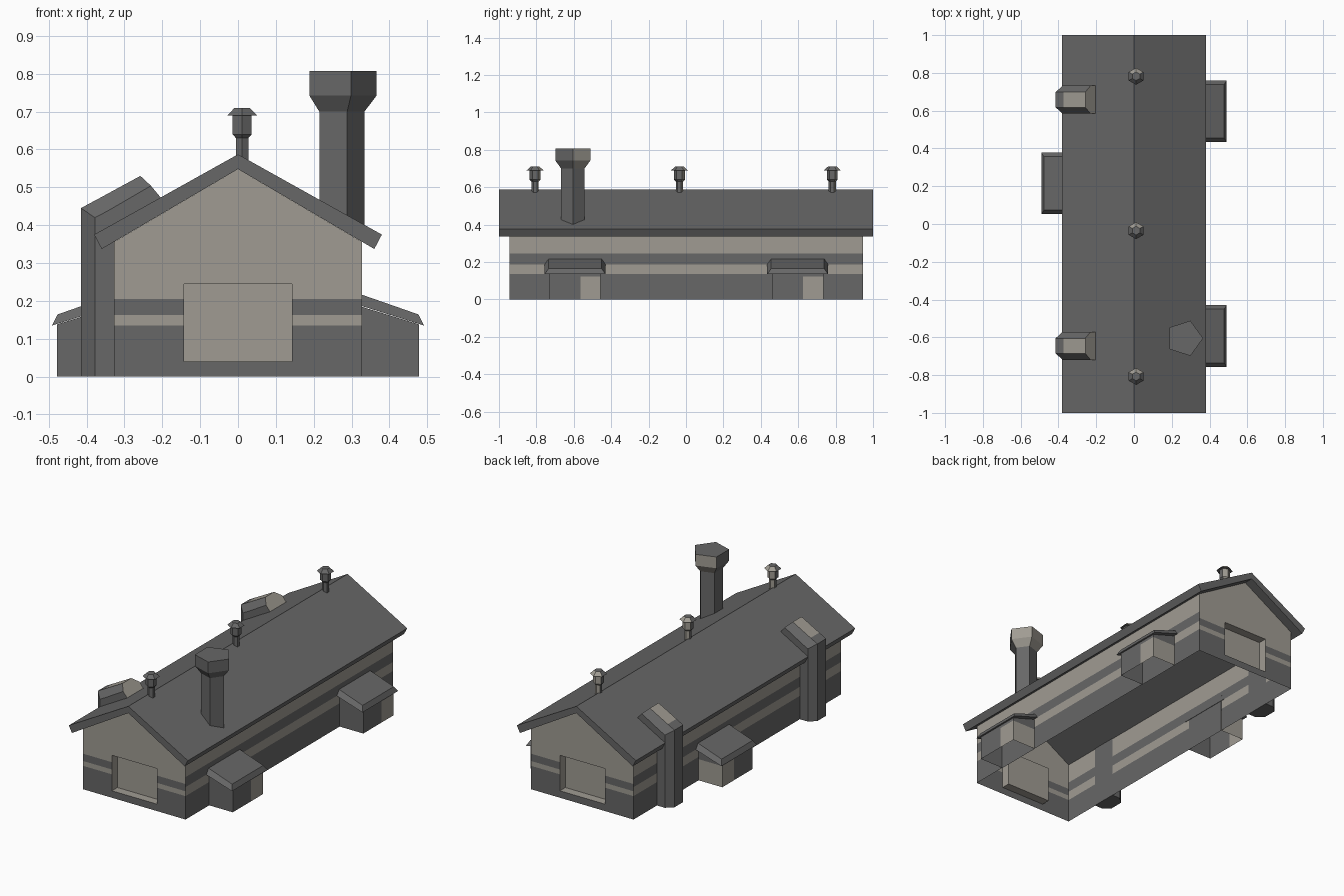
import bpy, bmesh, math
from mathutils import Vector

if "Cube" in bpy.data.objects:
    bpy.data.objects.remove(bpy.data.objects["Cube"])


def material(name, rgb):
    m = bpy.data.materials.new(name)
    m.diffuse_color = (*rgb, 1)
    m.use_nodes = True
    m.node_tree.nodes["Principled BSDF"].inputs["Base Color"].default_value = m.diffuse_color
    return m


GRAY = material("dark gray", (0.135, 0.135, 0.135))
PALE = material("pale stone", (0.35, 0.33, 0.29))


def finish(name, bm, pale=lambda c, n: False, recalc=True):
    """Turn a bmesh into an object; faces where pale(center, normal) is true get the pale colour."""
    if recalc:
        bmesh.ops.recalc_face_normals(bm, faces=bm.faces)
    bm.normal_update()
    for f in bm.faces:
        f.material_index = int(pale(f.calc_center_median(), f.normal))
    me = bpy.data.meshes.new(name)
    bm.to_mesh(me)
    bm.free()
    me.materials.append(GRAY)
    me.materials.append(PALE)
    ob = bpy.data.objects.new(name, me)
    bpy.context.collection.objects.link(ob)
    return ob


def loft(rings, caps=(True, True)):
    """Skin a list of rings of points."""
    bm = bmesh.new()
    vs = [[bm.verts.new(p) for p in r] for r in rings]
    n = len(vs[0])
    for a, b in zip(vs, vs[1:]):
        for i in range(n):
            j = (i + 1) % n
            bm.faces.new((a[i], a[j], b[j], b[i]))
    if caps[0]:
        bm.faces.new(vs[0][::-1])
    if caps[1]:
        bm.faces.new(vs[-1])
    return bm


def cut(bm, co, no):
    bmesh.ops.bisect_plane(bm, geom=bm.verts[:] + bm.edges[:] + bm.faces[:],
                           plane_co=co, plane_no=no)


# main hall walls: gabled shell, open below, with painted bands
W, L = 0.327, 0.945
DX, D0, D1, DEPTH = 0.143, 0.04, 0.245, 0.05
gable = [(-W, 0), (W, 0), (W, 0.356), (0, 0.548), (-W, 0.356)]
bm = loft([[(x, y, z) for x, z in gable] for y in (-L, L)])
bm.normal_update()
bmesh.ops.delete(bm, geom=[f for f in bm.faces
                           if abs(f.normal.y) < 0.5 and abs(f.normal.x) < 0.9], context='FACES')
for z in (D0, 0.135, 0.163, 0.187, 0.205, D1):
    cut(bm, (0, 0, z), (0, 0, 1))
for x in (-DX, DX):
    cut(bm, (x, 0, 0), (1, 0, 0))
# door openings
bm.normal_update()
bmesh.ops.delete(bm, geom=[f for f in bm.faces if abs(f.normal.y) > 0.5
                           and abs(f.calc_center_median().x) < DX
                           and D0 < f.calc_center_median().z < D1], context='FACES')


def band(c, n):
    if abs(n.y) > 0.5:
        return 0.135 < c.z < 0.163 or c.z > 0.205
    return 0.135 < c.z < 0.187 or c.z > 0.245


finish("hall_walls", bm, band, recalc=False)

# recessed doors at both ends
for name, s in (("front_door", -1), ("back_door", 1)):
    rect = [(-DX, D0), (DX, D0), (DX, D1), (-DX, D1)]
    bm = loft([[(x, s * y, z) for x, z in rect] for y in (L, L - DEPTH)], (False, True))
    bmesh.ops.recalc_face_normals(bm, faces=bm.faces)
    bmesh.ops.reverse_faces(bm, faces=bm.faces)
    finish(name, bm, lambda c, n: True, recalc=False)

# roof slab
prof = [(-0.38, 0.375), (0, 0.587), (0.38, 0.375), (0.36, 0.337), (0, 0.548), (-0.36, 0.337)]
finish("roof", loft([[(x, y, z) for x, z in prof] for y in (-1, 1)]))


def ring(cx, cy, r, z, n, phase):
    return [(cx + r * math.cos(phase + i * math.tau / n),
             cy + r * math.sin(phase + i * math.tau / n), z) for i in range(n)]


# five-sided chimney, its foot following the roof slope
cx, cy = 0.268, -0.605
rings = [ring(cx, cy, r, z, 5, 0) for r, z in
         ((0.066, 0.4), (0.066, 0.70), (0.098, 0.742), (0.098, 0.807))]
rings[0] = [(x, y, 0.577 - 0.558 * x) for x, y, z in rings[0]]
finish("chimney", loft(rings), lambda c, n: c.z > 0.71 and n.y > 0.1 and n.z < 0.9)

# ridge vents
for i, y in enumerate((-0.807, -0.035, 0.782)):
    rings = [ring(0.011, y, r, z, 6, math.pi / 2) for r, z in
             ((0.019, 0.56), (0.019, 0.63), (0.029, 0.64), (0.029, 0.69),
              (0.045, 0.69), (0.023, 0.71))]
    finish(f"ridge_vent_{i + 1}", loft(rings), lambda c, n: n.y > 0.1)

# bent flues climbing the left wall and over the eave: (outer, shoulder, inner) x/z points
stations = [((-0.415, 0), (-0.378, 0), (-0.325, 0)),
            ((-0.415, 0.445), (-0.378, 0.42), (-0.325, 0.395)),
            ((-0.372, 0.468), (-0.345, 0.437), (-0.3, 0.409)),
            ((-0.258, 0.53), (-0.230, 0.504), (-0.2, 0.468))]
for i, y in enumerate((-0.645, 0.658)):
    rings = []
    for o, m, n in stations:
        rings.append([(n[0], y - 0.074, n[1]), (m[0], y - 0.074, m[1]), (o[0], y - 0.04, o[1]),
                      (o[0], y + 0.04, o[1]), (m[0], y + 0.074, m[1]), (n[0], y + 0.074, n[1])])
    finish(f"wall_flue_{i + 1}", loft(rings),
           lambda c, n: c.x > -0.37 and n.z > 0.6 and abs(n.y) < 0.3)

# side annexes: box with one pale corner, and a bevelled lean-to roof
for i, (s, y) in enumerate(((1, -0.593), (1, 0.597), (-1, 0.215))):
    def slab(x1, h, zin, zout):
        return [(s * 0.325, y - h, zin), (s * x1, y - h, zout),
                (s * x1, y + h, zout), (s * 0.325, y + h, zin)]
    bm = loft([slab(0.478, 0.137, 0, 0), slab(0.478, 0.137, 0.185, 0.138)], (False, False))
    cut(bm, (0, y + 0.028, 0), (0, 1, 0))
    cut(bm, (0, 0, 0.122), (0, 0, 1))
    finish(f"annex_{i + 1}", bm,
           lambda c, n: c.y > y + 0.028 and c.z < 0.122 and abs(c.x) > 0.33)
    finish(f"annex_roof_{i + 1}",
           loft([slab(0.491, 0.163, 0.187, 0.135), slab(0.477, 0.142, 0.217, 0.164)]))
